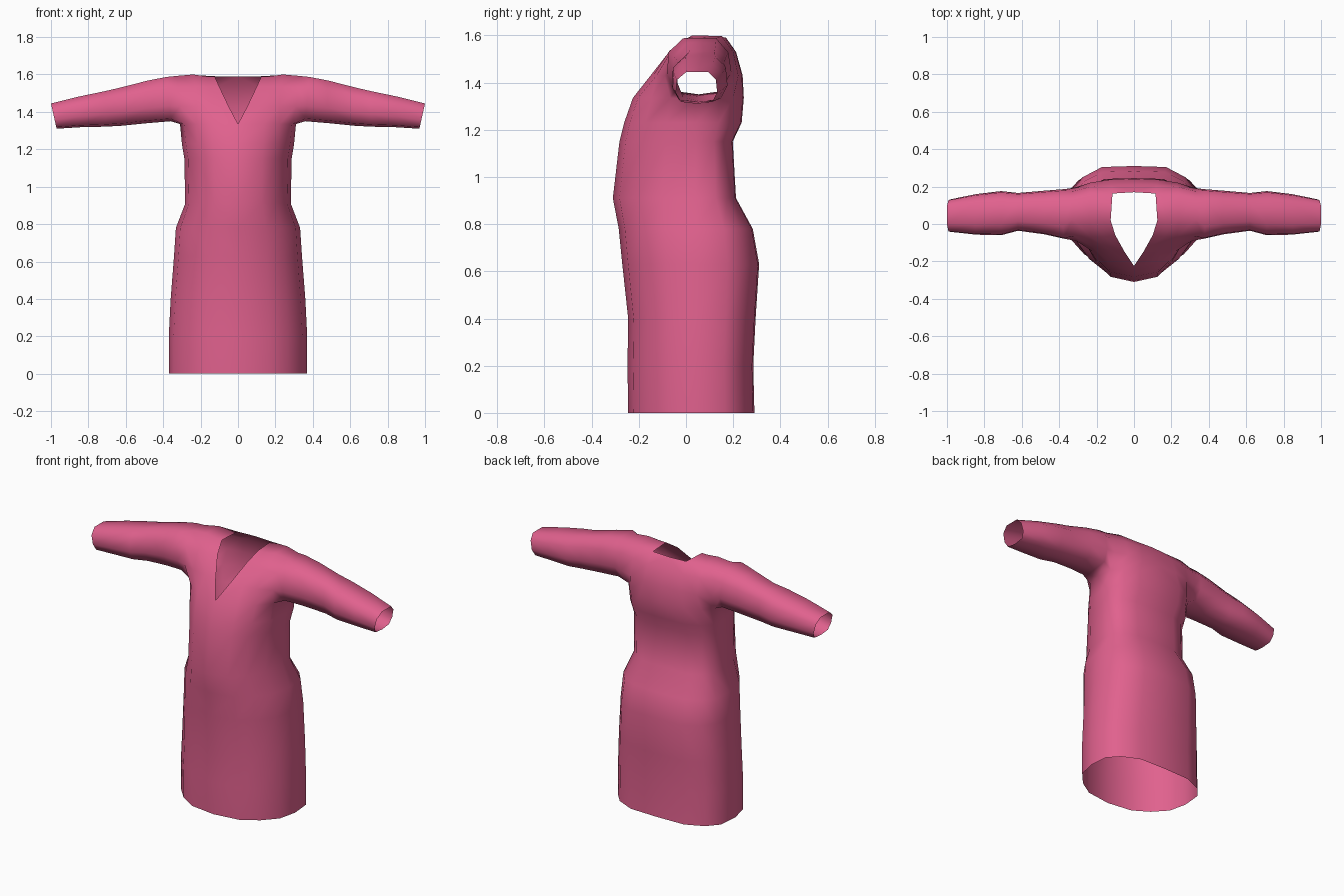
import bpy, bmesh

pink = bpy.data.materials.new("rose pink")
pink.diffuse_color = (0.75, 0.12, 0.27, 1)

bm = bmesh.new()


def row(points):
    return [bm.verts.new(p) for p in points]


def bridge(low, high):
    """Quads between two rows that run front to back (outside faces out)."""
    for j in range(len(low) - 1):
        bm.faces.new((low[j], low[j + 1], high[j + 1], high[j]))


# Half cross-section of the body, front centre -> side -> back centre
U = [0, .45, .72, .93, 1, .97, .8, .5, 0]
V = [-1, -.92, -.7, -.4, 0, .5, .78, .98, 1]
MID = .04

# Skirt and bodice rings: height, half width, front y, back y
RINGS = [(0, .37, -.245, .29), (.2, .37, -.248, .285), (.4, .36, -.245, .295),
         (.63, .342, -.27, .31), (.78, .332, -.285, .283), (.91, .282, -.31, .212),
         (1.15, .287, -.282, .198), (1.23, .30, -.262, .236), (1.335, .31, -.225, .245)]
prev = None
for z, w, yf, yb in RINGS:
    ring = row([(u * w, MID + v * ((MID - yf) if v < 0 else (yb - MID)), z)
                for u, v in zip(U, V)])
    if prev:
        bridge(prev, ring)
    prev = ring
chest = prev

# Front yoke, from the V neckline out to the armhole
front = [chest[:4],
         row([(.05, -.15, 1.43), (.13, -.14, 1.43), (.22, -.125, 1.43), (.31, -.09, 1.43)]),
         row([(.10, -.06, 1.535), (.16, -.068, 1.535), (.23, -.07, 1.535), (.32, -.065, 1.53)]),
         row([(.125, .02, 1.59), (.17, .02, 1.59), (.24, .025, 1.6), (.33, .025, 1.592)])]
# Back yoke, from the armhole to the back centre
back = [chest[5:],
        row([(.315, .195, 1.43), (.23, .222, 1.43), (.13, .237, 1.43), (0, .24, 1.43)]),
        row([(.325, .175, 1.53), (.23, .20, 1.53), (.12, .21, 1.53), (0, .212, 1.53)]),
        row([(.33, .13, 1.588), (.24, .15, 1.597), (.115, .163, 1.59), (0, .17, 1.59)])]
for panel in (front, back):
    for a, b in zip(panel, panel[1:]):
        bridge(a, b)

# Shoulder strip
f, b = front[3], back[3]
bm.faces.new((f[2], f[3], b[0], b[1]))
bm.faces.new((f[1], f[2], b[1], b[2]))
bm.faces.new((f[0], f[1], b[2]))

# Sleeve: starts on the armhole and runs out to the open cuff
prev = [chest[3], chest[4], chest[5], back[1][0], back[2][0], b[0], f[3],
        front[2][3], front[1][3]]
SECTION = [(.12, .06), (.5, 0), (.88, .06), (1, .35), (.97, .75), (.78, 1),
           (.25, 1), (.02, .75), (0, .35)]
# x, front y, back y, bottom z, top z, lean of the ring
STATIONS = [(.38, -.08, .187, 1.35, 1.587, .02), (.48, -.055, .178, 1.34, 1.568, 0),
            (.62, -.036, .166, 1.326, 1.532, 0), (.71, -.06, .176, 1.321, 1.511, 0),
            (.85, -.057, .16, 1.318, 1.482, .01), (1, -.042, .132, 1.31, 1.445, .03)]
for x, yf, yb, zb, zt, lean in STATIONS:
    ring = row([(x - lean * (1 - t), yf + s * (yb - yf), zb + t * (zt - zb))
                for s, t in SECTION])
    bridge(prev + prev[:1], ring + ring[:1])
    prev = ring

mesh = bpy.data.meshes.new("dress")
bm.to_mesh(mesh)
bm.free()
mesh.materials.append(pink)
mesh.shade_smooth()
dress = bpy.data.objects.new("dress", mesh)
bpy.context.collection.objects.link(dress)

# Other half of the dress
mirror = dress.modifiers.new("mirror", 'MIRROR')
mirror.use_axis[0] = True
mirror.merge_threshold = .001
